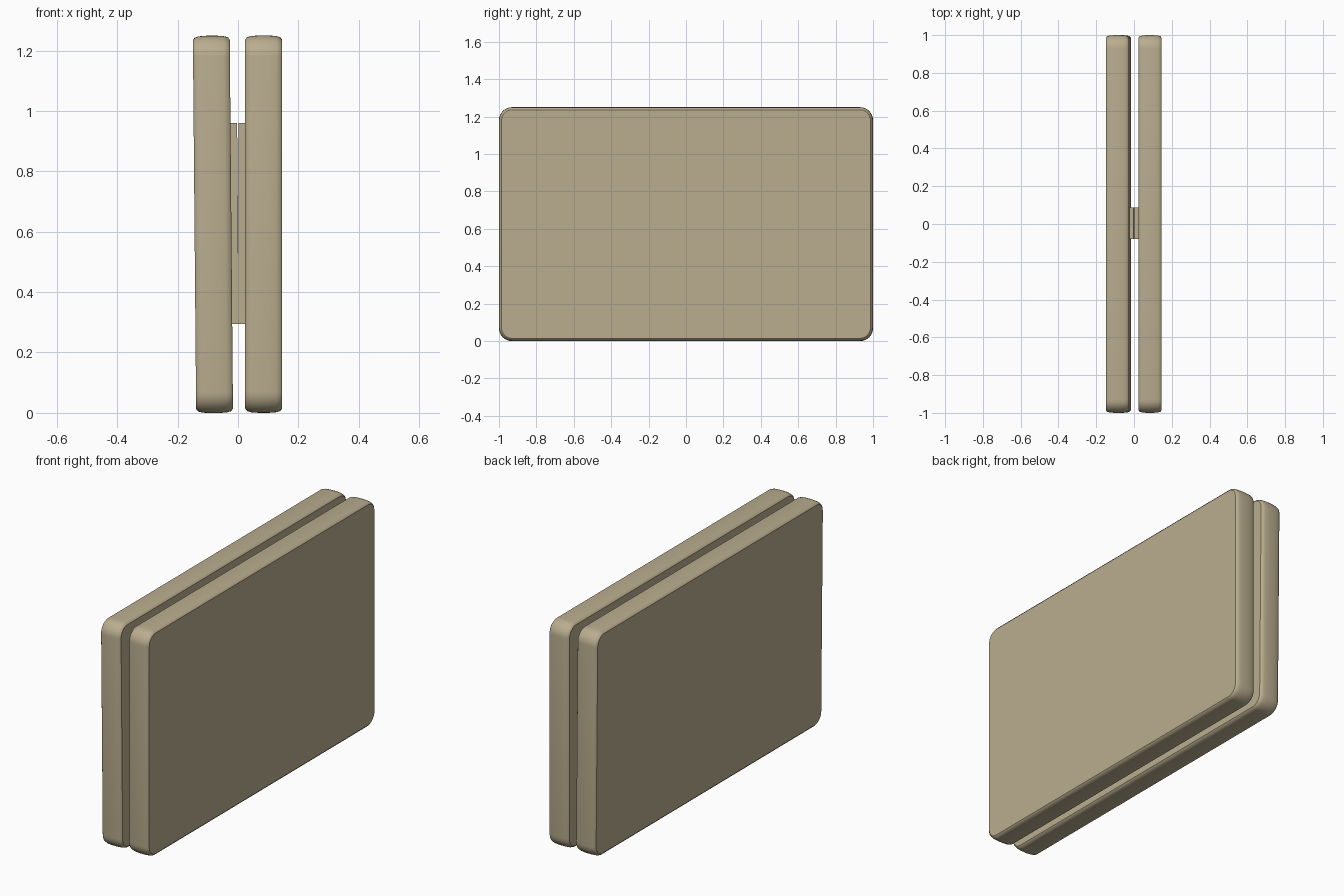
import bpy, bmesh, math
from mathutils import Matrix

if "Cube" in bpy.data.objects:
    bpy.data.objects.remove(bpy.data.objects["Cube"])

tan = bpy.data.materials.new("warm_tan")
tan.diffuse_color = (0.49, 0.42, 0.275, 1)
tan.use_nodes = True
tan.node_tree.nodes["Principled BSDF"].inputs["Base Color"].default_value = tan.diffuse_color

HEIGHT, HALF_LEN, RADIUS = 1.25, 1.0, 0.07
TILT = math.radians(0.5)

# Edge profile across the slab thickness: (offset in x, inset from outline)
HALF = [(0.061, 0.014), (0.055, 0.006), (0.041, 0.002), (0.015, 0.0)]
PROFILE = [(-x, i) for x, i in HALF] + [(x, i) for x, i in reversed(HALF)]


def outline(inset, steps=8):
    """Rounded rectangle in y and z, shrunk by inset."""
    r = RADIUS - inset
    cy, cz = HALF_LEN - RADIUS, HEIGHT / 2 - RADIUS
    points = []
    for q, (sy, sz) in enumerate([(1, 1), (-1, 1), (-1, -1), (1, -1)]):
        for k in range(steps + 1):
            a = math.pi / 2 * (q + k / steps)
            points.append((sy * cy + r * math.cos(a),
                           sz * cz + r * math.sin(a) + HEIGHT / 2))
    return points


def finish(bm, name, matrix):
    bmesh.ops.recalc_face_normals(bm, faces=bm.faces)
    bm.transform(matrix)
    mesh = bpy.data.meshes.new(name)
    bm.to_mesh(mesh)
    bm.free()
    mesh.materials.append(tan)
    obj = bpy.data.objects.new(name, mesh)
    bpy.context.collection.objects.link(obj)


def slab(name, matrix):
    bm = bmesh.new()
    rings = [[bm.verts.new((x, y, z)) for y, z in outline(i)] for x, i in PROFILE]
    n = len(rings[0])
    for a, b in zip(rings, rings[1:]):
        for k in range(n):
            f = bm.faces.new((a[k], a[(k + 1) % n], b[(k + 1) % n], b[k]))
            f.smooth = True
    bm.faces.new(rings[0])       # flat broad faces
    bm.faces.new(rings[-1])
    finish(bm, name, matrix)


def block(name, x0, x1, matrix):
    bm = bmesh.new()
    bmesh.ops.create_cube(bm, size=1)
    bm.transform(Matrix.Translation(((x0 + x1) / 2, 0.004, 0.6275))
                 @ Matrix.Diagonal((x1 - x0, 0.168, 0.665, 1)))
    finish(bm, name, matrix)


# Left half leans outwards by a fraction of a degree about mid height
pivot = Matrix.Translation((0, 0, HEIGHT / 2))
lean = pivot @ Matrix.Rotation(-TILT, 4, 'Y') @ pivot.inverted()

# Two cushioned slabs
slab("right_slab", Matrix.Translation((0.085, 0, 0)))
slab("left_slab", lean @ Matrix.Translation((-0.083, 0, 0)))

# Two mounting plates meeting in the gap
block("right_mount", 0.001, 0.028, Matrix.Identity(4))
block("left_mount", -0.026, 0.0, lean)
